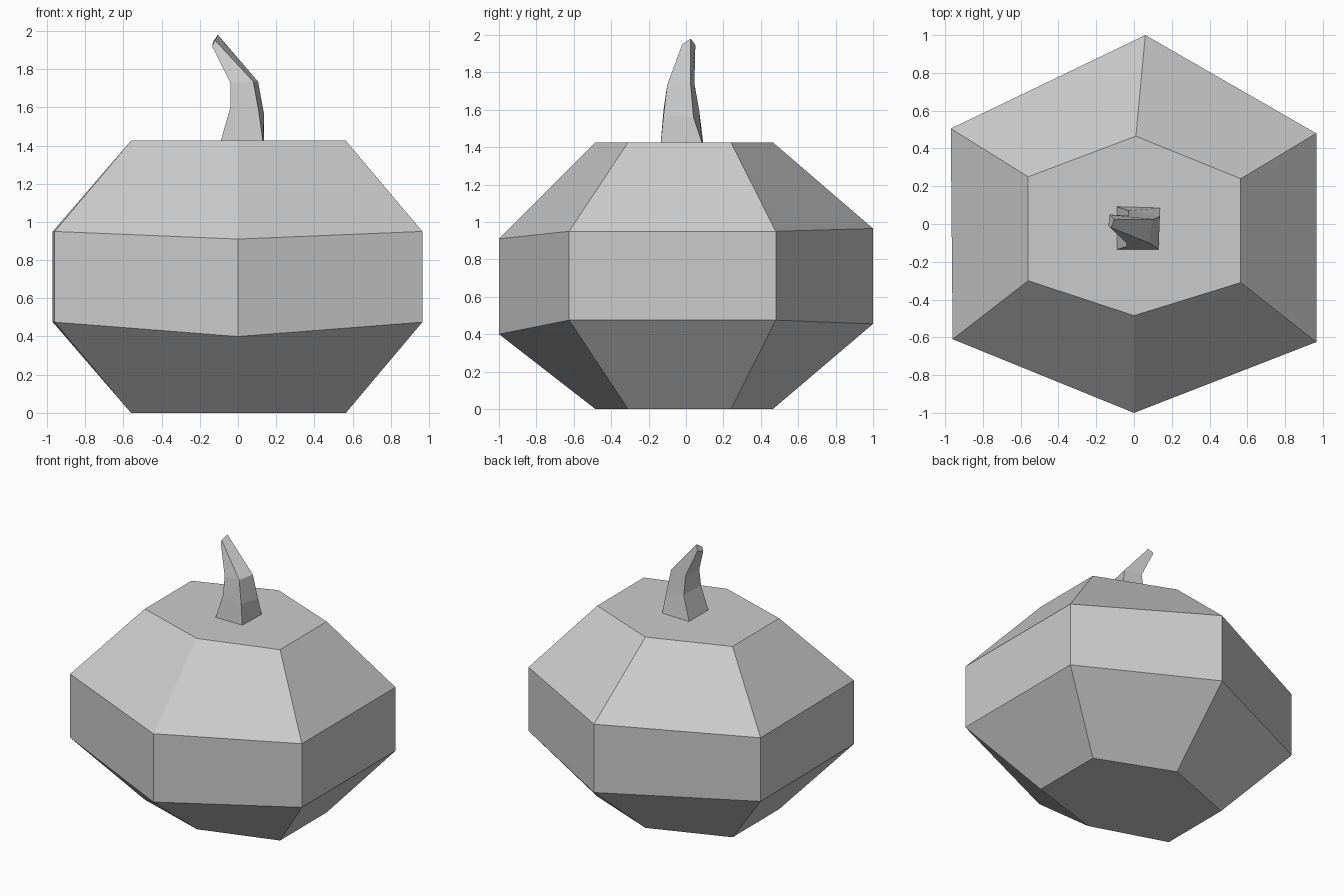
import bpy
import bmesh

cube = bpy.data.objects.get("Cube")
if cube:
    bpy.data.objects.remove(cube, do_unlink=True)


def make_material(name, colour):
    mat = bpy.data.materials.new(name)
    mat.use_nodes = True
    mat.diffuse_color = colour
    mat.node_tree.nodes["Principled BSDF"].inputs["Base Color"].default_value = colour
    return mat


def loft(name, rings, mat):
    """Skin a stack of equal-length rings and cap both ends."""
    bm = bmesh.new()
    loops = [[bm.verts.new(p) for p in ring] for ring in rings]
    count = len(loops[0])
    for low, high in zip(loops, loops[1:]):
        for i in range(count):
            j = (i + 1) % count
            bm.faces.new((low[i], low[j], high[j], high[i]))
    bm.faces.new(loops[0])
    bm.faces.new(loops[-1])
    bmesh.ops.recalc_face_normals(bm, faces=bm.faces)
    mesh = bpy.data.meshes.new(name)
    bm.to_mesh(mesh)
    bm.free()
    mesh.materials.append(mat)
    obj = bpy.data.objects.new(name, mesh)
    bpy.context.collection.objects.link(obj)
    return obj


def ring(outline, heights):
    return [(x, y, z) for (x, y), z in zip(outline, heights)]


grey = make_material("plain grey", (0.6, 0.6, 0.6, 1))

# Gourd body: uneven hexagons, counter-clockwise from the front corner
cap = [(0, -0.485), (0.565, -0.31), (0.565, 0.24),
       (0.01, 0.465), (-0.56, 0.25), (-0.56, -0.3)]
waist = [(0, -1), (0.965, -0.625), (0.965, 0.48),
         (0.06, 1), (-0.97, 0.505), (-0.96, -0.61)]
top = 1.425
loft("gourd_body", [
    ring(cap, [0] * 6),
    ring(waist, [0.4, 0.475, 0.475, 0.455, 0.475, 0.475]),
    ring(waist, [0.91, 0.95, 0.95, 0.965, 0.95, 0.95]),
    ring(cap, [top] * 6),
], grey)

# Bent stem: four-sided rings, from front left-hand edge around
loft("stem", [
    [(-0.09, -0.135, top), (0.13, -0.135, top), (0.137, 0.085, top), (-0.09, 0.092, top)],
    [(-0.04, -0.12, 1.6), (0.11, -0.12, 1.57), (0.137, 0.04, 1.56), (-0.03, 0.07, 1.6)],
    [(-0.04, -0.1, 1.73), (0.08, -0.1, 1.735), (0.105, 0.025, 1.735), (-0.03, 0.045, 1.74)],
    [(-0.135, -0.01, 1.92), (-0.12, -0.02, 1.95), (-0.105, 0.025, 1.98), (-0.13, 0.05, 1.945)],
], grey)
